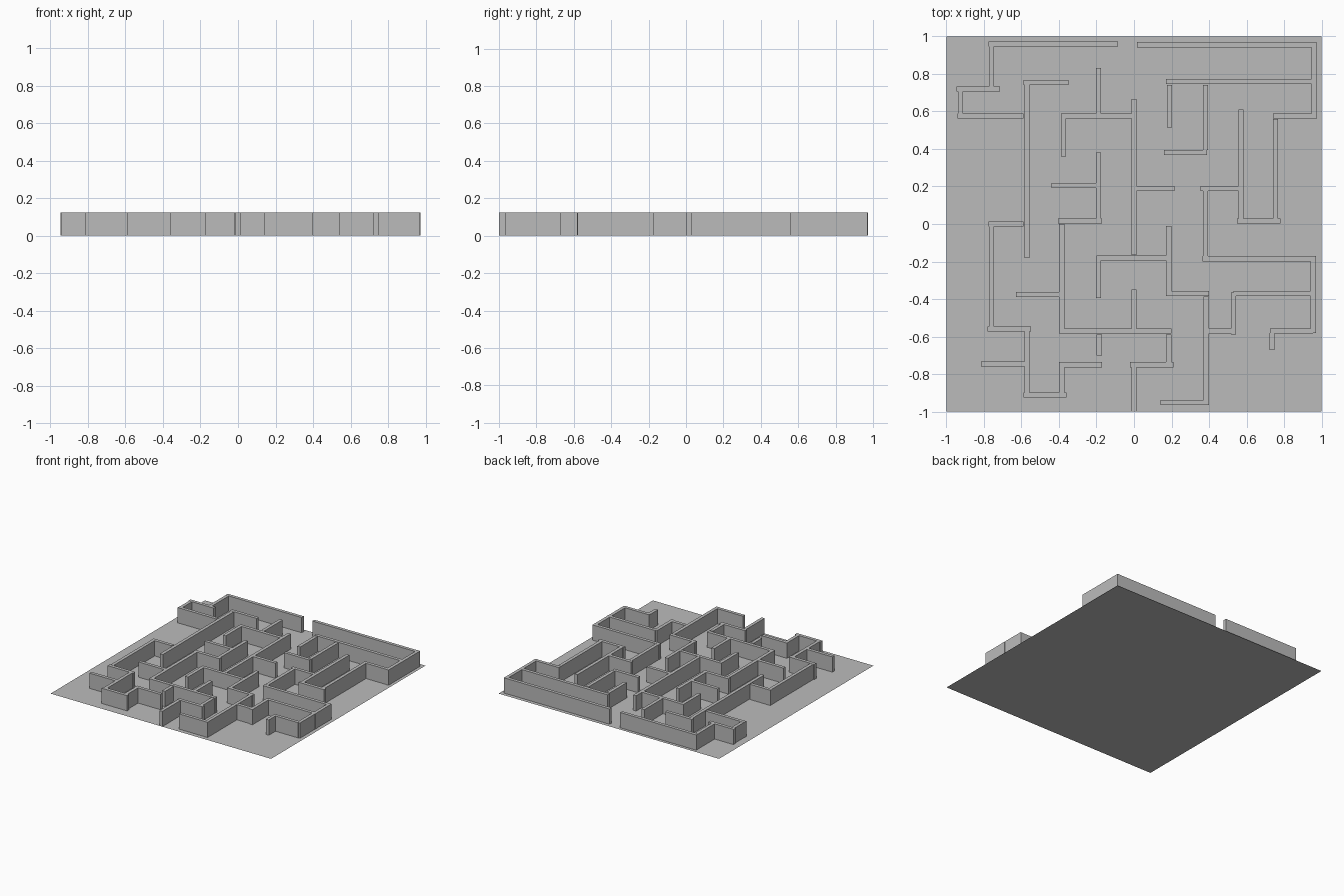
import bpy
import bmesh
from mathutils import Matrix, Vector

default_cube = bpy.data.objects.get("Cube")
if default_cube:
    bpy.data.objects.remove(default_cube, do_unlink=True)

WALL_HEIGHT = 0.125
WALL_THICKNESS = 0.027
PERCENT = 0.01  # wall plans are written in hundredths of a unit

# Walls running left to right: (y, start x, end x), back to front
CROSS_WALLS = [
    (96, -77.5, -8.5), (95.5, 1.5, 97), (76, 17, 97), (75.5, -59, -35),
    (72, -94.5, -71.5), (57.5, -94, -59), (57.5, -36.5, -1), (57.5, 74, 97),
    (38, 16, 39), (20.5, -44, -20), (19, -1.5, 21.5), (19, 35.5, 58),
    (0, -77.5, -59), (1.5, -40.5, -17), (1.5, 55, 78), (-18, -20, 17),
    (-18.5, 36.5, 96.5), (-37.5, -63, -39.5), (-37, 17, 40), (-37, 53, 97),
    (-56, -78, -55), (-57, -40, 20), (-57, 40, 52), (-57, 72.5, 95.5),
    (-74.5, -81.5, -58), (-75, -40, -17), (-75, -2, 21), (-91, -59, -36),
    (-95, 14, 37.5),
]

# Walls running front to back: (x, start y, end y), back to front
LONG_WALLS = [
    (-76, 73, 94.5), (-19, 59, 83), (96, 56, 97), (-57, -18, 74),
    (-37.5, 36, 59), (-92.5, 59, 70.5), (0, -16.5, 66.5), (19, 51.5, 74),
    (38, 39.5, 74), (57, 2.5, 61), (75.5, 2.5, 56), (-19, 2.5, 38),
    (38, -17, 17.5), (-76, -54.5, -1), (-38.5, -56, 0), (-19, -39.5, -17),
    (18.5, -36, -1), (95.5, -58, -17), (0, -56, -35), (38.5, -96.5, -38.5),
    (53, -59, -36.5), (-57, -90, -57), (-18.5, -70, -59), (18.5, -74, -59),
    (-38.5, -90, -76), (73.5, -67, -58), (0, -100, -76.5),
]


def make_material(name, colour):
    material = bpy.data.materials.new(name)
    material.use_nodes = True
    material.diffuse_color = colour
    shader = material.node_tree.nodes["Principled BSDF"]
    shader.inputs["Base Color"].default_value = colour
    return material


def make_object(name, mesh_builder, material):
    mesh = bpy.data.meshes.new(name)
    mesh_builder.to_mesh(mesh)
    mesh_builder.free()
    mesh.materials.append(material)
    result = bpy.data.objects.new(name, mesh)
    bpy.context.collection.objects.link(result)
    return result


def add_wall(name, centre, size, material):
    builder = bmesh.new()
    placement = Matrix.Translation(centre) @ Matrix.Diagonal(size).to_4x4()
    bmesh.ops.create_cube(builder, size=1, matrix=placement)
    make_object(name, builder, material)


stone = make_material("grey stone", (0.5, 0.5, 0.5, 1))

# Flat square floor
floor_builder = bmesh.new()
bmesh.ops.create_grid(floor_builder, x_segments=1, y_segments=1, size=1)
make_object("floor", floor_builder, stone)

# Maze walls
for runs_across, name, plan in (
    (True, "cross_wall", CROSS_WALLS),
    (False, "long_wall", LONG_WALLS),
):
    for line, start, end in plan:
        middle = (start + end) / 2 * PERCENT
        length = (end - start) * PERCENT
        offset = line * PERCENT
        centre = Vector((middle, offset, WALL_HEIGHT / 2))
        size = Vector((length, WALL_THICKNESS, WALL_HEIGHT))
        if not runs_across:
            centre.xy = centre.yx
            size.xy = size.yx
        add_wall(name, centre, size, stone)
